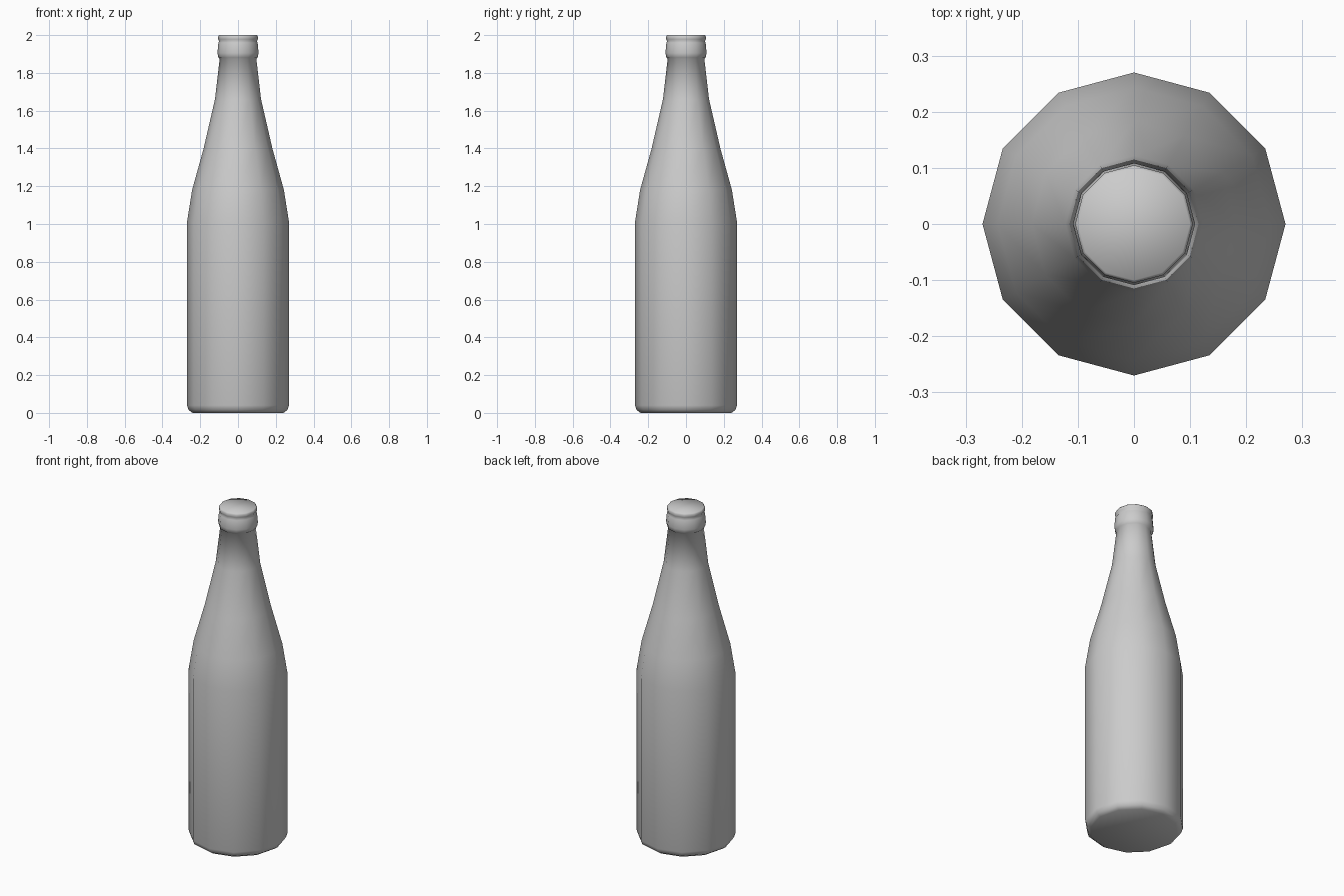
import bpy
import bmesh
from math import cos, sin, pi

cube = bpy.data.objects.get("Cube")
if cube:
    bpy.data.objects.remove(cube, do_unlink=True)

SIDES = 12

glass = bpy.data.materials.new("grey_glass")
glass.use_nodes = True
colour = (0.6, 0.6, 0.6, 1)
glass.diffuse_color = colour
glass.node_tree.nodes["Principled BSDF"].inputs["Base Color"].default_value = colour


def lathe(name, profile, material):
    """Spin (radius, height) points around z and close both ends."""
    bm = bmesh.new()
    rings = []
    for r, z in profile:
        rings.append([bm.verts.new((r * cos(2 * pi * i / SIDES), r * sin(2 * pi * i / SIDES), z))
                      for i in range(SIDES)])
    for low, high in zip(rings, rings[1:]):
        for i in range(SIDES):
            j = (i + 1) % SIDES
            bm.faces.new((low[i], low[j], high[j], high[i]))
    bm.faces.new(rings[0][::-1])
    bm.faces.new(rings[-1])
    for face in bm.faces:
        face.smooth = True
    mesh = bpy.data.meshes.new(name)
    bm.to_mesh(mesh)
    bm.free()
    mesh.materials.append(material)
    obj = bpy.data.objects.new(name, mesh)
    bpy.context.collection.objects.link(obj)
    return obj


# Base, body, shoulder, neck, collar and lip in one outline
lathe("bottle", [
    (0.24, 0), (0.262, 0.015), (0.27, 0.04),
    (0.27, 1.01), (0.243, 1.18), (0.182, 1.4), (0.122, 1.66), (0.097, 1.875),
    (0.104, 1.88), (0.109, 1.905), (0.104, 1.96),
    (0.1, 1.968), (0.105, 1.978), (0.105, 1.993), (0.1, 2),
], glass)
